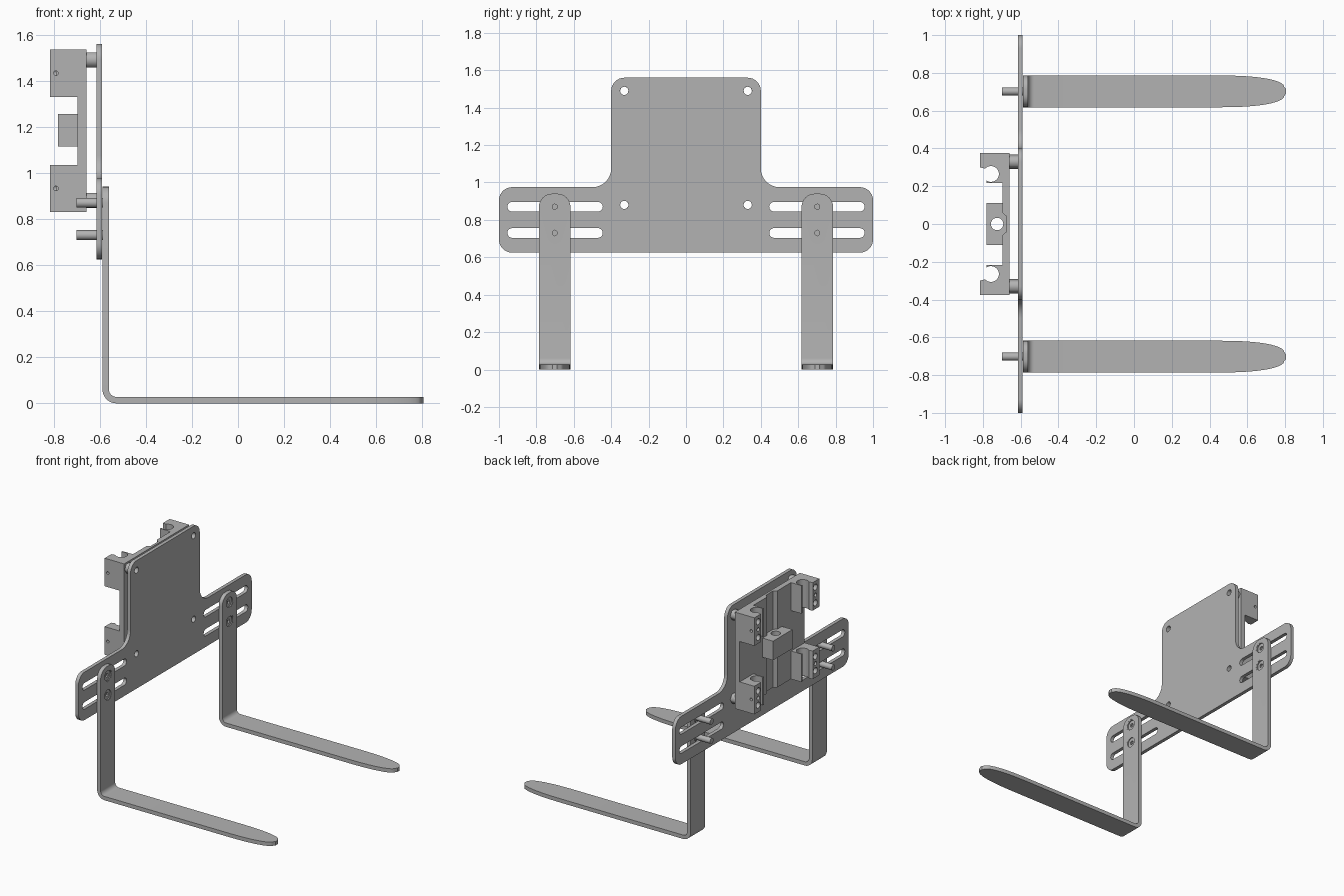
import bpy, bmesh
from math import pi, sin, cos, sqrt, radians
from mathutils import Vector, Matrix

cube = bpy.data.objects.get("Cube")
if cube:
    bpy.data.objects.remove(cube, do_unlink=True)

steel = bpy.data.materials.new("grey_steel")
steel.use_nodes = True
GREY = (0.45, 0.45, 0.45, 1)
steel.diffuse_color = GREY
steel.node_tree.nodes["Principled BSDF"].inputs["Base Color"].default_value = GREY


def add_object(name, bm):
    bmesh.ops.remove_doubles(bm, verts=bm.verts, dist=1e-5)
    bmesh.ops.recalc_face_normals(bm, faces=bm.faces)
    mesh = bpy.data.meshes.new(name)
    bm.to_mesh(mesh)
    bm.free()
    mesh.materials.append(steel)
    ob = bpy.data.objects.new(name, mesh)
    bpy.context.collection.objects.link(ob)
    return ob


def smooth(ob, angle=35):
    bpy.ops.object.select_all(action='DESELECT')
    ob.select_set(True)
    bpy.context.view_layer.objects.active = ob
    bpy.ops.object.shade_smooth_by_angle(angle=radians(angle))


def arc(cx, cy, r, start, end, n):
    return [(cx + r * cos(radians(start + (end - start) * i / n)),
             cy + r * sin(radians(start + (end - start) * i / n))) for i in range(n + 1)]


def circle(cx, cy, r, n=24):
    return arc(cx, cy, r, 0, 360, n)[:-1]


def slot(y0, y1, z, r):
    return arc(y1 - r, z, r, -90, 90, 10) + arc(y0 + r, z, r, 90, 270, 10)


def rounded(corners, n=8):
    """Replace each (a, b, radius) corner with a fillet arc."""
    out = []
    for i, (a, b, r) in enumerate(corners):
        p = Vector((a, b))
        u = (Vector(corners[i - 1][:2]) - p).normalized()
        v = (Vector(corners[(i + 1) % len(corners)][:2]) - p).normalized()
        c = p + (u + v) * r
        for k in range(n + 1):
            t = k / n * pi / 2
            out.append(tuple(c - v * r * cos(t) - u * r * sin(t)))
    return out


def extrude_profile(name, loops, lo, hi, axis):
    """Fill an outline with holes and extrude it along X (yz loops) or Z (xy loops)."""
    curve = bpy.data.curves.new(name, 'CURVE')
    curve.dimensions = '2D'
    curve.fill_mode = 'BOTH'
    curve.extrude = (hi - lo) / 2
    for loop in loops:
        s = curve.splines.new('POLY')
        s.points.add(len(loop) - 1)
        for p, (a, b) in zip(s.points, loop):
            p.co = (a, b, 0, 1)
        s.use_cyclic_u = True
    temp = bpy.data.objects.new(name, curve)
    bpy.context.collection.objects.link(temp)
    mesh = bpy.data.meshes.new_from_object(temp.evaluated_get(bpy.context.evaluated_depsgraph_get()))
    bpy.data.objects.remove(temp)
    bpy.data.curves.remove(curve)
    bm = bmesh.new()
    bm.from_mesh(mesh)
    bpy.data.meshes.remove(mesh)
    for v in bm.verts:
        a, b, c = v.co
        c += (lo + hi) / 2
        v.co = (c, a, b) if axis == 'X' else (a, b, c)
    return add_object(name, bm)


def rod(bm, p, q, r0, r1=None, n=20):
    """Cylinder or cone from p to q."""
    p, q = Vector(p), Vector(q)
    d = q - p
    m = Matrix.Translation((p + q) / 2) @ d.to_track_quat('Z', 'Y').to_matrix().to_4x4()
    bmesh.ops.create_cone(bm, cap_ends=True, segments=n, radius1=r0,
                          radius2=r0 if r1 is None else r1, depth=d.length, matrix=m)


def cut(ob, rods):
    """Bore round holes and keep the finished mesh."""
    for args in rods:
        bm = bmesh.new()
        rod(bm, *args)
        tool = add_object("bore", bm)
        mod = ob.modifiers.new("bore", 'BOOLEAN')
        mod.operation, mod.solver, mod.object = 'DIFFERENCE', 'EXACT', tool
        mesh = bpy.data.meshes.new_from_object(ob.evaluated_get(bpy.context.evaluated_depsgraph_get()))
        ob.modifiers.clear()
        ob.data = mesh
        bpy.data.objects.remove(tool)


SIDES = (-1, 1)
HOLE_Y, HOLE_Z = 0.33, (0.88, 1.49)
BOLT_Z = (0.73, 0.87)
FORK_Y, FORK_W = 0.702, 0.084

# Carrier plate: T-shaped outline, corner holes and adjustment slots
half = [(1, 0.625, 0.07), (1, 0.975, 0.07), (0.4, 0.975, 0.1), (0.4, 1.56, 0.07)]
outline = half + [(-y, z, r) for y, z, r in reversed(half)]
loops = [rounded(outline)]
for s in SIDES:
    loops += [circle(s * HOLE_Y, z, 0.022) for z in HOLE_Z]
    for z in BOLT_Z:
        y0, y1 = sorted((s * 0.445, s * 0.955))
        loops.append(slot(y0, y1, z, 0.026))
smooth(extrude_profile("carrier_plate", loops, -0.615, -0.589, 'X'))


def fork(name, y):
    # Path stations: outer point, inner point, half width
    stations = []
    r = 0.07
    for i in range(9):
        a = pi / 2 * (1 - i / 8)
        z = 0.94 - r + r * sin(a)
        stations.append(((-0.588, z), (-0.56, z), FORK_W - r + r * cos(a)))
    for o, i in zip(arc(-0.528, 0.06, 0.06, 180, 270, 8), arc(-0.528, 0.06, 0.032, 180, 270, 8)):
        stations.append((o, i, FORK_W))
    for i in range(13):
        t = sin(i / 12 * pi / 2)
        x = 0.45 + 0.345 * t
        stations.append(((x, 0), (x, 0.028), 0.025 + 0.059 * sqrt(max(0, 1 - t ** 2.4))))
    stations.append(((0.805, 0), (0.805, 0.028), 0.012))
    bm = bmesh.new()
    rings = []
    for (ox, oz), (ix, iz), w in stations:
        rings.append([bm.verts.new(c) for c in ((ox, y - w, oz), (ox, y + w, oz),
                                                (ix, y + w, iz), (ix, y - w, iz))])
    for a, b in zip(rings, rings[1:]):
        for k in range(4):
            bm.faces.new((a[k], a[k - 1], b[k - 1], b[k]))
    bm.faces.new(rings[0])
    bm.faces.new(rings[-1])
    ob = add_object(name, bm)
    cut(ob, [((-0.6, y, z), (-0.55, y, z), 0.043, 0.043, 24) for z in BOLT_Z])
    smooth(ob)


def bolt(name, y, z):
    # Countersunk screw with a hex socket, set in a flush seat
    bm = bmesh.new()
    rod(bm, (-0.70, y, z), (-0.585, y, z), 0.021)
    rod(bm, (-0.588, y, z), (-0.568, y, z), 0.022, 0.036, 24)
    ob = add_object(name, bm)
    cut(ob, [((-0.58, y, z), (-0.55, y, z), 0.015, 0.015, 6)])
    smooth(ob)
    seat = extrude_profile(name + "_seat", [circle(y, z, 0.043), circle(y, z, 0.036)], -0.588, -0.561, 'X')
    smooth(seat)


for s, side in zip(SIDES, ("right", "left")):
    # The y- side and the y+ side each carry one fork
    tag = "front" if s < 0 else "back"
    fork(tag + "_fork", s * FORK_Y)
    for z, level in zip(BOLT_Z, ("lower", "upper")):
        bolt(f"{tag}_{level}_fork_bolt", s * FORK_Y, z)

    for z, low, level in zip(HOLE_Z, (0.83, 1.33), ("lower", "upper")):
        y = s * HOLE_Y
        # Hollow hex standoff between the two plates
        extrude_profile(f"{tag}_{level}_standoff",
                        [circle(y, z, 0.038, 6), circle(y, z, 0.022)], -0.658, -0.615, 'X')
        # Bearing clamp with an open round bore
        prof = [(-0.697, 0.375), (-0.815, 0.375), (-0.815, 0.3), (-0.8, 0.296)]
        prof += arc(-0.757, 0.265, 0.042, 138, -125, 20)
        prof += [(-0.781, 0.217), (-0.697, 0.217)]
        clamp = extrude_profile(f"{tag}_{level}_bearing_clamp",
                                [[(a, s * b) for a, b in prof]], low, low + 0.205, 'Z')
        mid = low + 0.1025
        other = 2 * mid - z
        cut(clamp, [((-0.85, y, z), (-0.65, y, z), 0.022),
                    ((-0.85, y, other), (-0.75, y, other), 0.022),
                    ((-0.85, y, mid), (-0.79, y, mid), 0.014),
                    ((-0.79, s * 0.4, mid), (-0.79, s * 0.33, mid), 0.01)])
        smooth(clamp)

# Slide plate with a shallow central channel
channel = [(-0.697, 0.06), (-0.675, 0.04)]
side = [(-0.658, 0.375), (-0.697, 0.375)] + channel
slide = extrude_profile("slide_plate", [side + [(a, -b) for a, b in reversed(side)]], 0.83, 1.535, 'Z')
cut(slide, [((-0.75, s * HOLE_Y, z), (-0.6, s * HOLE_Y, z), 0.022) for s in SIDES for z in HOLE_Z])
smooth(slide)

# Lead screw nut block seated in the channel
nut = [(-0.782, 0.112), (-0.697, 0.112)] + channel
nut = nut + [(a, -b) for a, b in reversed(nut)]
smooth(extrude_profile("drive_nut_block", [nut, circle(-0.725, 0, 0.033)], 1.115, 1.255, 'Z'))
